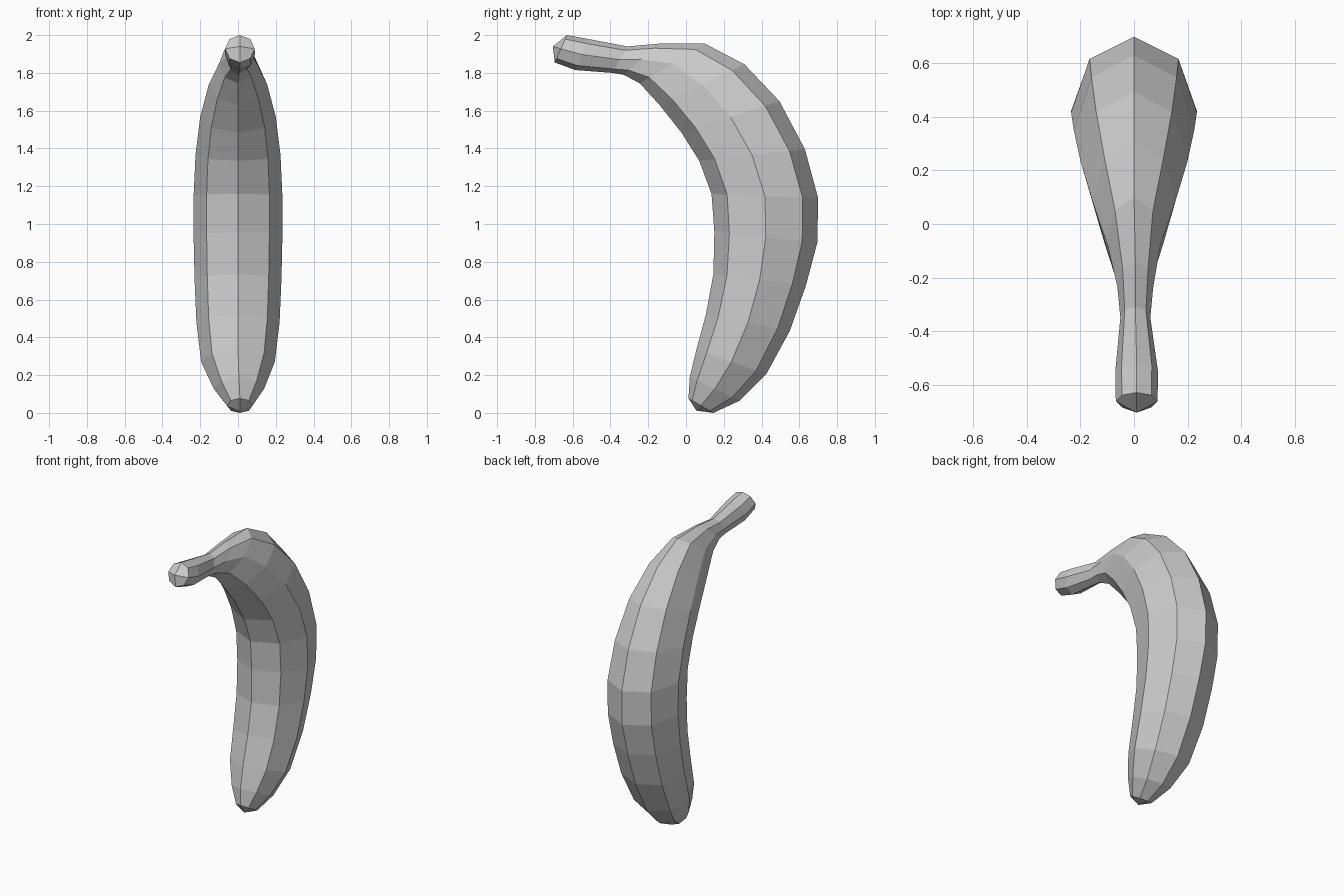
import bpy
import bmesh
from math import sin, cos, tau
from mathutils import Vector

SIDES = 8

# Remove the default object
default_cube = bpy.data.objects.get("Cube")
if default_cube:
    bpy.data.objects.remove(default_cube, do_unlink=True)


def make_material(name, colour):
    material = bpy.data.materials.new(name)
    material.use_nodes = True
    material.diffuse_color = colour
    shader = material.node_tree.nodes["Principled BSDF"]
    shader.inputs["Base Color"].default_value = colour
    return material


def add_ring(bm, inner, outer, half_width, shift):
    """Octagonal section whose first corner lies on the outer curve."""
    inner = Vector((shift, *inner))
    outer = Vector((shift, *outer))
    centre = (inner + outer) / 2
    depth = (outer - inner) / 2
    across = Vector((half_width, 0, 0))
    ring = []
    for step in range(SIDES):
        angle = tau * step / SIDES
        ring.append(bm.verts.new(centre + depth * cos(angle) + across * sin(angle)))
    return ring


def bridge(bm, first, second):
    for step in range(SIDES):
        after = (step + 1) % SIDES
        bm.faces.new((first[step], first[after], second[after], second[step]))


def cap(bm, ring, tip):
    """Close an end with four quads around a raised centre."""
    centre = bm.verts.new(tip)
    for step in range(0, SIDES, 2):
        bm.faces.new((centre, ring[step], ring[step + 1], ring[(step + 2) % SIDES]))


# Sections from stem to base: inner (y, z), outer (y, z), half width, sideways shift
sections = [
    ((-.695, 1.855), (-.63, 2), .078, .01),
    ((-.585, 1.815), (-.52, 1.98), .08, .01),
    ((-.39, 1.8), (-.31, 1.94), .056, .005),
    ((-.33, 1.79), (-.14, 1.955), .067, .005),
    ((-.245, 1.745), (.1, 1.955), .1, 0),
    ((-.14, 1.63), (.31, 1.845), .155, 0),
    ((-.025, 1.485), (.495, 1.65), .2, 0),
    ((.07, 1.335), (.63, 1.395), .225, 0),
    ((.135, 1.16), (.7, 1.135), .235, 0),
    ((.15, .96), (.695, .9), .235, 0),
    ((.145, .735), (.635, .675), .23, 0),
    ((.105, .52), (.55, .435), .22, 0),
    ((.055, .335), (.425, .205), .195, 0),
    ((.02, .19), (.285, .065), .133, .005),
    ((.013, .077), (.145, 0), .067, .01),
]

# Curved fruit body with its stem
bm = bmesh.new()
rings = [add_ring(bm, *section) for section in sections]
for first, second in zip(rings, rings[1:]):
    bridge(bm, first, second)

# Stem end and base end
cap(bm, rings[0], (.01, -.705, 1.94))
cap(bm, rings[-1], (.01, .055, .012))
bmesh.ops.recalc_face_normals(bm, faces=bm.faces)

mesh = bpy.data.meshes.new("banana")
bm.to_mesh(mesh)
bm.free()
mesh.materials.append(make_material("light grey", (.6, .6, .6, 1)))
banana = bpy.data.objects.new("banana", mesh)
bpy.context.collection.objects.link(banana)
